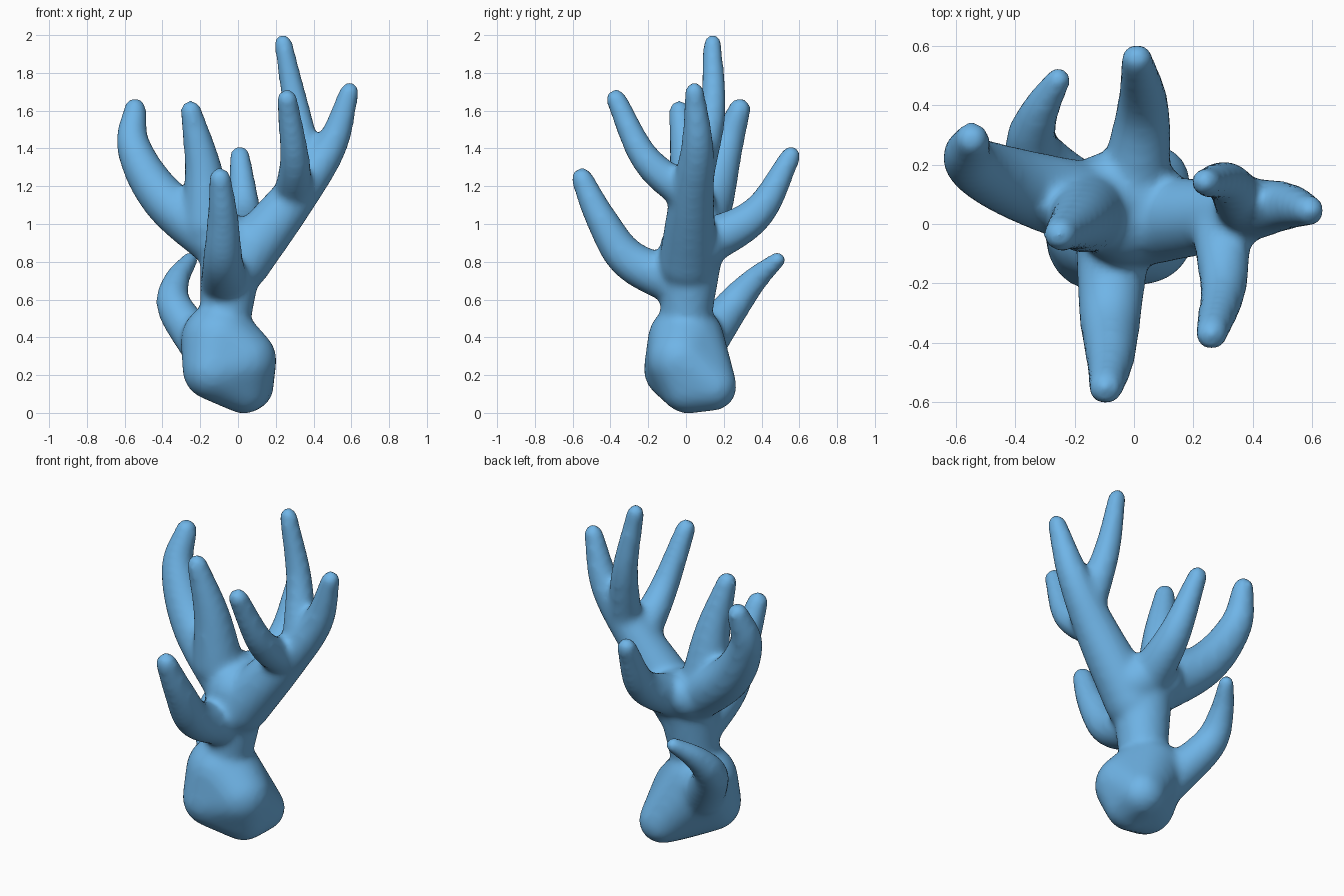
import bpy, bmesh
from mathutils import Vector, Matrix

if "Cube" in bpy.data.objects:
    bpy.data.objects.remove(bpy.data.objects["Cube"])

STEPS = 6   # spline steps between control points
bm = bmesh.new()


def add_hull(balls):
    """Closed convex skin round a few (centre, radius) balls."""
    part = bmesh.new()
    for centre, r in balls:
        bmesh.ops.create_icosphere(part, subdivisions=3, radius=r,
                                   matrix=Matrix.Translation(centre))
    res = bmesh.ops.convex_hull(part, input=part.verts)
    junk = [v for v in set(res["geom_interior"] + res["geom_unused"])
            if isinstance(v, bmesh.types.BMVert)]
    bmesh.ops.delete(part, geom=junk, context='VERTS')
    me = bpy.data.meshes.new("tmp")
    part.to_mesh(me)
    part.free()
    bm.from_mesh(me)
    bpy.data.meshes.remove(me)


def limb(r0, r1, *pts):
    """Round limb on a smooth curve, its radius running from r0 to r1."""
    p = [Vector(q) for q in pts]
    p = [p[0] * 2 - p[1]] + p + [p[-1] * 2 - p[-2]]
    n = (len(pts) - 1) * STEPS
    balls = []
    for k in range(n + 1):
        i = min(k // STEPS, len(pts) - 2)
        t = k / STEPS - i
        a, b, c, d = p[i:i + 4]
        pos = 0.5 * (b * 2 + (c - a) * t + (a * 2 - b * 5 + c * 4 - d) * t * t
                     + (b * 3 - a - c * 3 + d) * t ** 3)
        balls.append((pos, r0 + (r1 - r0) * k / n))
    for pair in zip(balls, balls[1:]):
        add_hull(pair)


# lumpy root
add_hull([((-.1, 0, .38), .205), ((-.13, -.06, .23), .165), ((.03, -.03, .28), .175),
          ((.03, .01, .14), .145), ((.06, .14, .14), .13)])
# trunk and the webbed hub where the limbs meet
limb(.135, .17, (-.065, 0, .5), (-.03, .03, .87))
add_hull([((-.1, .11, .93), .13), ((.04, .07, .89), .15)])
# low front branch
limb(.13, .06, (-.07, -.02, .68), (-.08, -.30, .81), (-.08, -.45, 1.03), (-.095, -.55, 1.24))
# left branch and its inner fork
limb(.155, .06, (-.03, .03, .86), (-.38, .13, 1.12), (-.55, .21, 1.40), (-.545, .285, 1.61))
limb(.14, .057, (-.16, .04, 1.0), (-.185, .01, 1.30), (-.25, -.035, 1.60))
# back branch
limb(.13, .055, (-.01, .06, .88), (.03, .37, 1.05), (.01, .555, 1.36))
# right limb, tall fork, front fork
limb(.155, .053, (.02, .01, .80), (.28, .03, 1.12), (.49, .06, 1.41), (.59, .045, 1.70))
limb(.095, .05, (.37, .06, 1.28), (.31, .14, 1.60), (.24, .14, 1.955))
limb(.105, .056, (.29, .02, 1.15), (.30, -.21, 1.34), (.26, -.37, 1.66))
# low back-left branch
limb(.12, .045, (-.18, .08, .34), (-.335, .24, .56), (-.325, .36, .70), (-.255, .485, .81))

mesh = bpy.data.meshes.new("coral")
bm.to_mesh(mesh)
bm.free()
coral = bpy.data.objects.new("coral", mesh)
bpy.context.collection.objects.link(coral)

# blue skin
blue = bpy.data.materials.new("blue")
blue.diffuse_color = (.16, .46, .8, 1)
blue.use_nodes = True
blue.node_tree.nodes["Principled BSDF"].inputs["Base Color"].default_value = blue.diffuse_color
mesh.materials.append(blue)

# fuse everything into one skin and melt the joints
rm = coral.modifiers.new("fuse", 'REMESH')
rm.mode = 'VOXEL'
rm.voxel_size = 0.018
rm.use_smooth_shade = True
sm = coral.modifiers.new("melt", 'SMOOTH')
sm.factor = 0.5
sm.iterations = 14
